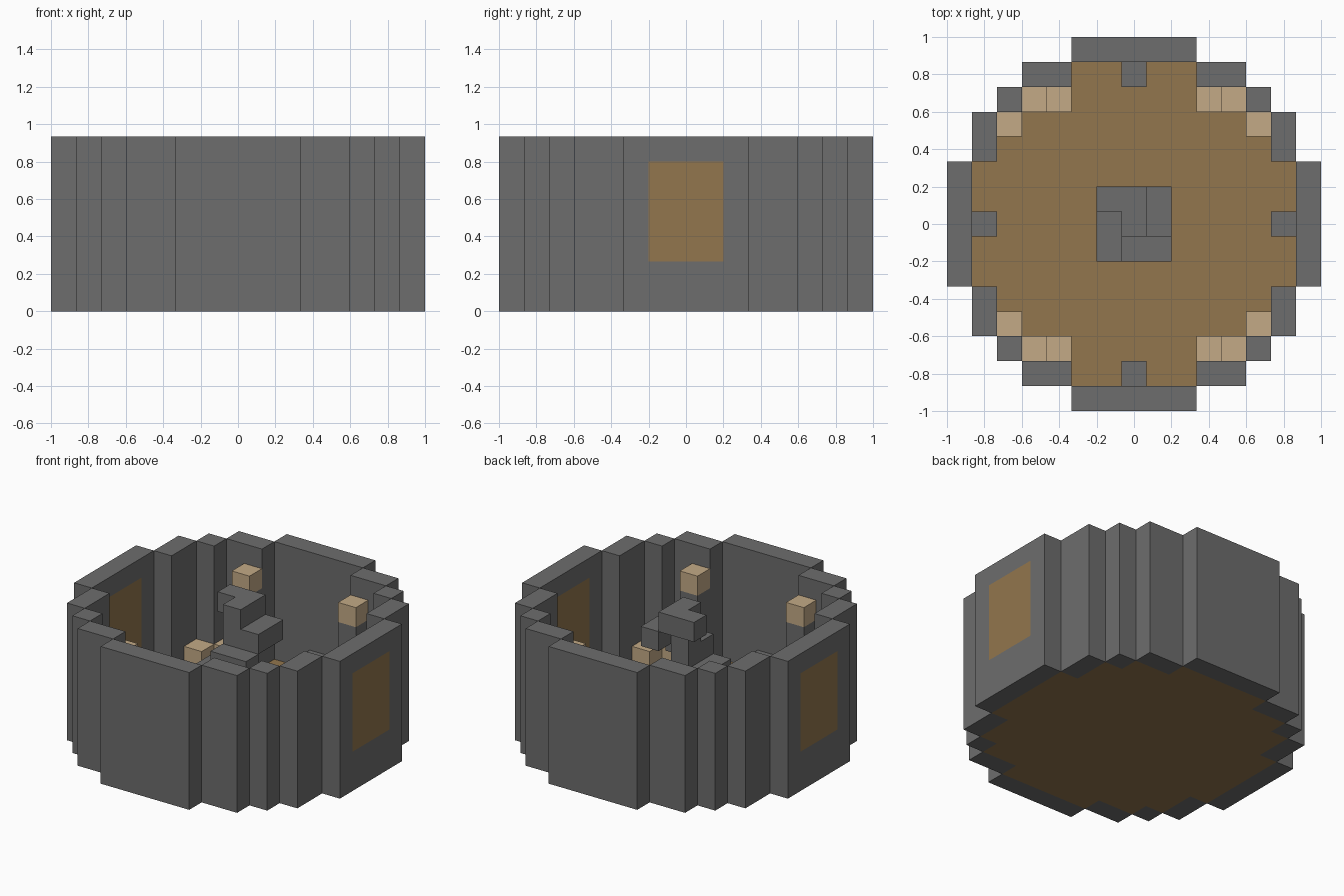
import bpy, bmesh
from mathutils import Vector

cube = bpy.data.objects.get("Cube")
if cube:
    bpy.data.objects.remove(cube, do_unlink=True)

U = 2 / 15  # one block


def material(name, rgb):
    m = bpy.data.materials.new(name)
    m.use_nodes = True
    m.diffuse_color = (*rgb, 1)
    m.node_tree.nodes["Principled BSDF"].inputs["Base Color"].default_value = (*rgb, 1)
    return m


STONE = material("grey stone", (0.153, 0.153, 0.153))
PLANK = material("brown plank", (0.29, 0.182, 0.074))
PALE = material("pale wood", (0.546, 0.402, 0.24))


def finish(name, bm, *mats):
    bmesh.ops.recalc_face_normals(bm, faces=bm.faces[:])
    mesh = bpy.data.meshes.new(name)
    bm.to_mesh(mesh)
    bm.free()
    for m in mats:
        mesh.materials.append(m)
    obj = bpy.data.objects.new(name, mesh)
    bpy.context.collection.objects.link(obj)
    return obj


def block_mesh(xs, ys, zs):
    """Box over inclusive block ranges in x and y, and block heights in z."""
    lo = Vector((min(xs) - 0.5, min(ys) - 0.5, zs[0])) * U
    hi = Vector((max(xs) + 0.5, max(ys) + 0.5, zs[1])) * U
    bm = bmesh.new()
    bmesh.ops.create_cube(bm, size=1)
    for v in bm.verts:
        v.co = (lo + hi) / 2 + v.co * (hi - lo)
    return bm


def block(name, xs, ys, zs, mat):
    return finish(name, block_mesh(xs, ys, zs), mat)


def door_wall(name, x):
    """Side wall with a plank door panel showing on both faces."""
    bm = block_mesh((x, x), (-2, 2), (0, 7))
    cuts = [((0, -1.5, 0), (0, 1, 0)), ((0, 1.5, 0), (0, 1, 0)),
            ((0, 0, 2), (0, 0, 1)), ((0, 0, 6), (0, 0, 1))]
    for co, no in cuts:
        bmesh.ops.bisect_plane(bm, geom=bm.verts[:] + bm.edges[:] + bm.faces[:],
                               plane_co=Vector(co) * U, plane_no=no)
    for f in bm.faces:
        c = f.calc_center_median() / U
        if abs(f.normal.x) > 0.5 and abs(c.y) < 1.5 and 2 < c.z < 6:
            f.material_index = 1
    return finish(name, bm, STONE, PLANK)


# Floor: stepped round outline, one block thick
quarter = [(6.5, 2.5), (5.5, 2.5), (5.5, 4.5), (4.5, 4.5), (4.5, 5.5), (2.5, 5.5), (2.5, 6.5)]
outline = []
for _ in range(4):
    outline += quarter
    quarter = [(-y, x) for x, y in quarter]
bm = bmesh.new()
base = bm.faces.new([bm.verts.new((x * U, y * U, 0)) for x, y in outline])
top = bmesh.ops.extrude_face_region(bm, geom=[base], use_keep_orig=True)["geom"]
bmesh.ops.translate(bm, vec=(0, 0, U), verts=[g for g in top if isinstance(g, bmesh.types.BMVert)])
finish("floor", bm, PLANK)

# Straight walls, with a low step inside each
for s, front_side, x_side in ((-1, "front", "right"), (1, "back", "left")):
    block(front_side + "_wall", (-2, 2), (7 * s, 7 * s), (0, 7), STONE)
    block(front_side + "_step", (0, 0), (6 * s, 6 * s), (1, 2), STONE)
    door_wall(x_side + "_door_wall", 7 * s)
    block(x_side + "_door_step", (6 * s, 6 * s), (0, 0), (1, 2), STONE)

# Corners: stepped wall pieces, a lamp pillar and low crates
for sx, side in ((-1, "right"), (1, "left")):
    for sy, end in ((-1, "front"), (1, "back")):
        tag = end + "_" + side
        for part, xs, ys, zs, mat in (
                ("wall_side", (6, 6), (3, 4), (0, 7), STONE),
                ("wall_corner", (5, 5), (5, 5), (0, 7), STONE),
                ("wall_end", (3, 4), (6, 6), (0, 7), STONE),
                ("pillar", (3, 3), (5, 5), (1, 5), STONE),
                ("pillar_cap", (3, 3), (5, 5), (5, 6), PALE),
                ("inner_crate", (4, 4), (5, 5), (1, 2), PALE),
                ("side_crate", (5, 5), (4, 4), (1, 2), PALE)):
            block(tag + "_" + part, [x * sx for x in xs], [y * sy for y in ys], zs, mat)

# Spiral stair: treads wind around a central post
block("stair_post", (0, 0), (0, 0), (1, 7), STONE)
treads = [((1, 1), (0, 1)), ((-1, 0), (1, 1)), ((-1, -1), (-1, 0)), ((0, 1), (-1, -1))]
for level in range(1, 7):
    xs, ys = treads[(level - 1) % 4]
    block("stair_tread_%d" % level, xs, ys, (level, level + 1), STONE)
